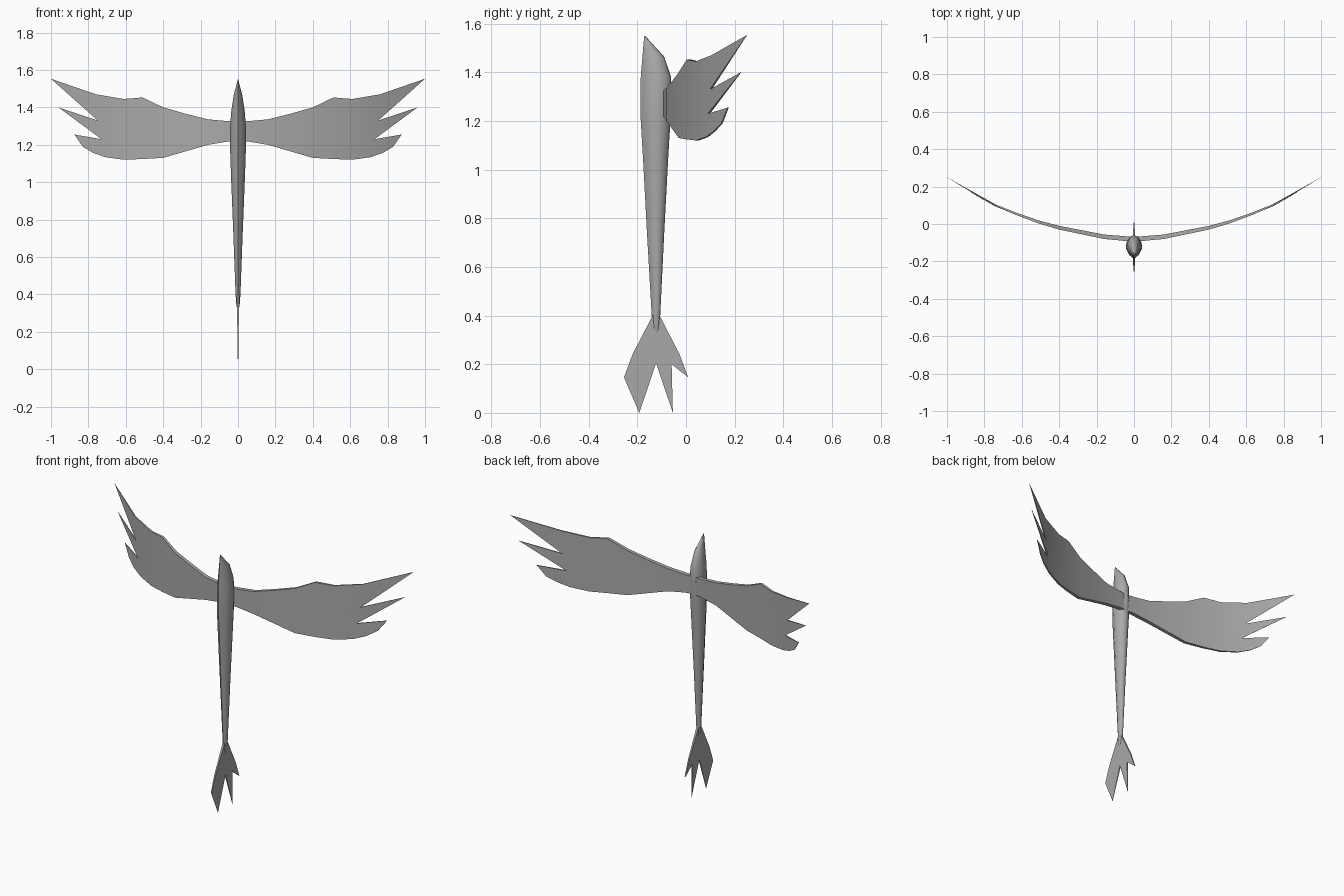
import bpy
import bmesh
import math

cube = bpy.data.objects.get("Cube")
if cube:
    bpy.data.objects.remove(cube)

GREY = (0.4, 0.4, 0.4, 1)
mat = bpy.data.materials.new("plain grey")
mat.use_nodes = True
mat.diffuse_color = GREY
mat.node_tree.nodes["Principled BSDF"].inputs["Base Color"].default_value = GREY


def finish(bm, name, angle):
    bmesh.ops.recalc_face_normals(bm, faces=bm.faces[:])
    mesh = bpy.data.meshes.new(name)
    bm.to_mesh(mesh)
    bm.free()
    ob = bpy.data.objects.new(name, mesh)
    bpy.context.collection.objects.link(ob)
    mesh.materials.append(mat)
    bpy.ops.object.select_all(action="DESELECT")
    ob.select_set(True)
    bpy.context.view_layer.objects.active = ob
    bpy.ops.object.shade_smooth_by_angle(angle=math.radians(angle))
    return ob


def thicken(bm, axis, thickness):
    """Extrude a sheet along one axis by a thickness that varies over it."""
    res = bmesh.ops.extrude_face_region(bm, geom=bm.faces[:], use_keep_orig=True)
    for v in res["geom"]:
        if isinstance(v, bmesh.types.BMVert):
            t = thickness(v.co)
            v.co[axis] += t


def interpolate(points, x):
    for (x0, y0), (x1, y1) in zip(points, points[1:]):
        if x <= x1:
            return y0 + (y1 - y0) * (x - x0) / (x1 - x0)
    return points[-1][1]


# Body: lofted rings of (height, front y, back y, half width)
rings = [(0.32, -0.128, -0.118, 0.004), (0.345, -0.135, -0.111, 0.009),
         (0.40, -0.141, -0.106, 0.013), (0.75, -0.161, -0.089, 0.026),
         (1.05, -0.177, -0.073, 0.038), (1.20, -0.186, -0.064, 0.043),
         (1.30, -0.187, -0.06, 0.042), (1.38, -0.186, -0.061, 0.036),
         (1.465, -0.179, -0.09, 0.023), (1.55, -0.172, -0.168, 0.001)]
half = [(0, -1), (0.6, -0.65), (1, -0.1), (0.95, 0.4), (0.55, 0.85), (0, 1)]
section = half + [(-x, y) for x, y in half[-2:0:-1]]
bm = bmesh.new()
loops = []
for z, front, back, w in rings:
    mid, depth = (front + back) / 2, (back - front) / 2
    loops.append([bm.verts.new((x * w, mid + y * depth, z)) for x, y in section])
n = len(section)
for low, high in zip(loops, loops[1:]):
    for i in range(n):
        j = (i + 1) % n
        bm.faces.new((low[i], low[j], high[j], high[i]))
bm.faces.new(loops[0])
bm.faces.new(loops[-1])
finish(bm, "body", 60)

# Wings: spanwise ribs, then three feather fingers at the tip
sweep = [(0, -0.095), (0.16, -0.08), (0.4, -0.03), (0.51, 0.003), (0.61, 0.04),
         (0.75, 0.098), (0.87, 0.168), (1, 0.25)]
depth = [(0, 0.026), (0.4, 0.02), (0.7, 0.01), (1, 0.001)]
ribs = [(0, 1.22, 1.325), (0.05, 1.218, 1.326), (0.16, 1.2, 1.336),
        (0.28, 1.165, 1.366), (0.4, 1.13, 1.4), (0.51, 1.124, 1.453),
        (0.61, 1.12, 1.445)]
bm = bmesh.new()


def wing_vert(x, z):
    return bm.verts.new((x, interpolate(sweep, x), z))


columns = [[wing_vert(x, lo + (hi - lo) * f) for f in (0, 0.33, 0.65, 1)]
           for x, lo, hi in ribs]
roots = [wing_vert(*p) for p in ((0.71, 1.134), (0.73, 1.23), (0.75, 1.33), (0.76, 1.47))]
columns.append(roots)
for a, b in zip(columns, columns[1:]):
    for i in range(3):
        bm.faces.new((a[i], b[i], b[i + 1], a[i + 1]))
fingers = [[(0.775, 1.157), (0.83, 1.19), (0.875, 1.255)],
           [(0.96, 1.4)], [(1.0, 1.553)]]
for i, tips in enumerate(fingers):
    bm.faces.new([roots[i]] + [wing_vert(*p) for p in tips] + [roots[i + 1]])
thicken(bm, 1, lambda co: interpolate(depth, co.x))
wings = finish(bm, "wings", 50)
mirror = wings.modifiers.new("mirror", "MIRROR")
mirror.use_axis[0] = True

# Tail fan: thin upright blade with four points
tail_y = -0.123
side = [(0.012, 0.405), (0.097, 0.24), (0.132, 0.146), (0.064, 0.2), (0.069, 0)]
bm = bmesh.new()
outline = ([(tail_y + d, z) for d, z in side] + [(tail_y, 0.204)]
           + [(tail_y - d, z) for d, z in reversed(side)])
bm.faces.new([bm.verts.new((0, y, z)) for y, z in outline])
bmesh.ops.triangulate(bm, faces=bm.faces[:])


def blade(z):
    return 0.001 + 0.03 * z


for v in bm.verts:
    v.co.x = -blade(v.co.z) / 2
thicken(bm, 0, lambda co: blade(co.z))
finish(bm, "tail_fan", 40)
